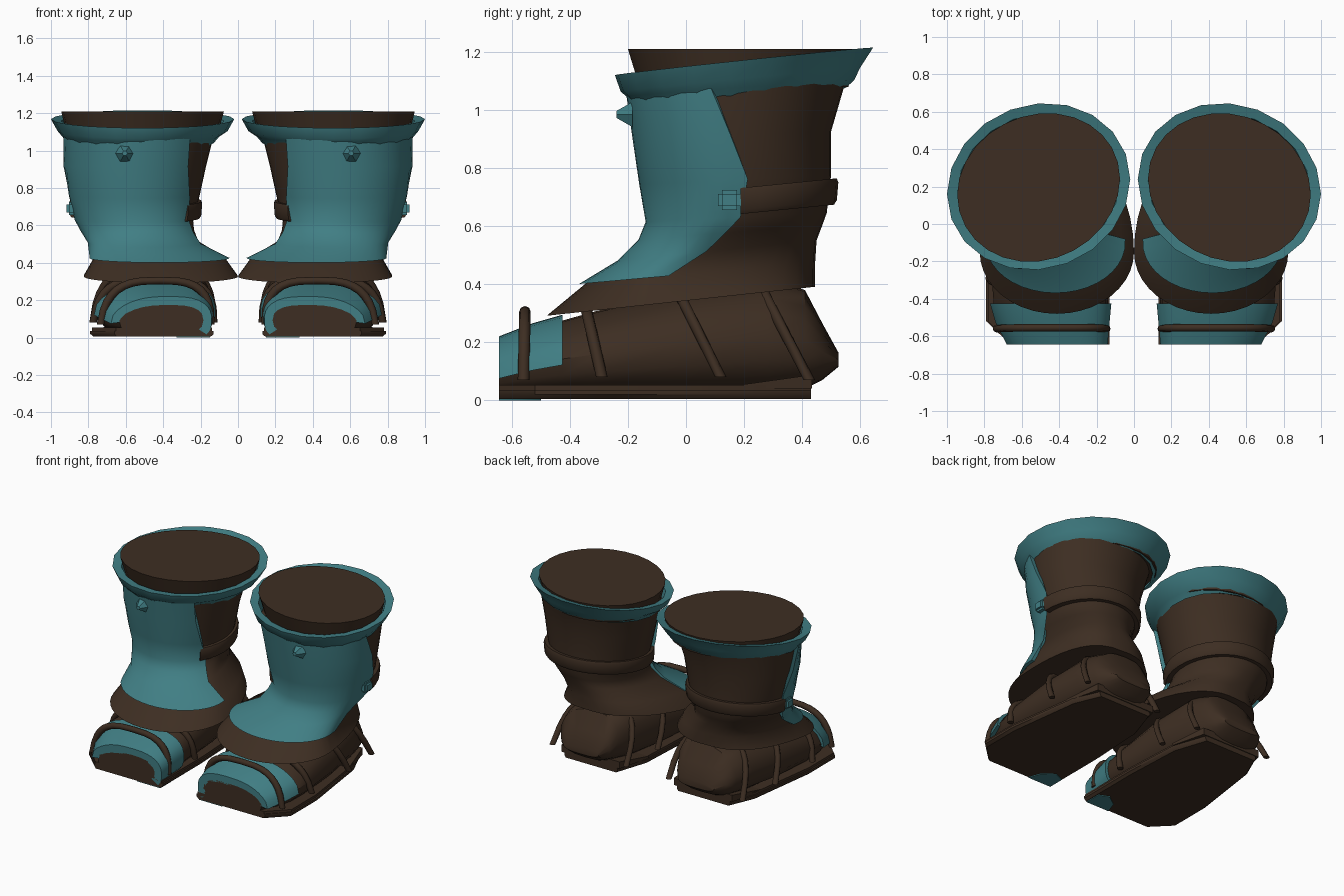
import bpy
import bmesh
from math import sin, cos, pi, radians
from mathutils import Matrix

cube = bpy.data.objects.get("Cube")
if cube:
    bpy.data.objects.remove(cube, do_unlink=True)


def material(name, rgb):
    m = bpy.data.materials.new(name)
    m.use_nodes = True
    m.diffuse_color = (*rgb, 1)
    m.node_tree.nodes["Principled BSDF"].inputs["Base Color"].default_value = (*rgb, 1)
    return m


BROWN = material("dark brown leather", (0.047, 0.027, 0.016))
TEAL = material("teal plate", (0.052, 0.21, 0.232))


def finish(name, bm, mat, angle=40):
    """Turn a bmesh into a smooth part, mirrored for the other boot."""
    bmesh.ops.recalc_face_normals(bm, faces=bm.faces)
    mesh = bpy.data.meshes.new(name)
    bm.to_mesh(mesh)
    bm.free()
    mesh.materials.append(mat)
    for p in mesh.polygons:
        p.use_smooth = True
    mesh.set_sharp_from_angle(angle=radians(angle))
    ob = bpy.data.objects.new(name, mesh)
    bpy.context.collection.objects.link(ob)
    mirror = ob.modifiers.new("other boot", 'MIRROR')
    mirror.use_mirror_merge = False


def loft(name, loops, mat, cyclic=False, angle=40):
    """Skin closed loops of equal length; cap the ends unless cyclic."""
    bm = bmesh.new()
    rings = [[bm.verts.new(p) for p in loop] for loop in loops]
    n = len(rings[0])
    pairs = list(zip(rings, rings[1:]))
    if cyclic:
        pairs.append((rings[-1], rings[0]))
    else:
        bm.faces.new(rings[0])
        bm.faces.new(rings[-1])
    for a, b in pairs:
        for i in range(n):
            j = (i + 1) % n
            bm.faces.new((a[i], a[j], b[j], b[i]))
    finish(name, bm, mat, angle)


def egg(row, deg, grow=0.0):
    """Point on an egg-shaped level: x range, y range, widest y, height, tilt,
    and optionally how square the outer back corner is."""
    x0, x1, y0, y1, yc, z, tilt = row[:7]
    c, s = cos(radians(deg)), sin(radians(deg))
    ry = (y1 - yc if s > 0 else yc - y0) + grow
    y = yc + ry * s
    if len(row) > 7 and s > 0 and c > 0:
        c = c ** row[7]
    x = (x0 + x1) / 2 + ((x1 - x0) / 2 + grow) * c
    return (x, y, z + tilt * (y - yc))


def ring(row, n=28, skew=0.0):
    pts = [egg(row, 360 * i / n) for i in range(n)]
    return [(x, y - skew * (x - .51), z) for x, y, z in pts]


def shell(name, rows, starts, ends, inner, outer, mat, n=20):
    """Thick plate following part of the shaft, lofted column by column."""
    loops = []
    for i in range(n + 1):
        angles = [a + (b - a) * i / n for a, b in zip(starts, ends)]
        front = [egg(r, a, outer) for r, a in zip(rows, angles)]
        back = [egg(r, a, inner) for r, a in zip(rows, angles)]
        loops.append(front + back[::-1])
    loft(name, loops, mat, angle=55)


# Shaft flaring into the ankle skirt
SHAFT = [
    (.13, .922, -.183, .55, .18, 1.08, .05),
    (.17, .91, -.162, .50, .17, .92, .02),
    (.205, .88, -.137, .50, .17, .76, .05),
    (.24, .85, -.115, .485, .17, .63, .05),
    (.235, .82, -.14, .47, .11, .575, .08, .85),
    (.21, .78, -.21, .45, .04, .51, .10, .7),
    (.07, .77, -.345, .445, -.10, .425, .09, .6),
    (.00, .825, -.48, .445, -.15, .327, .108, .6),
]
loft("boot_shaft", [ring(r, 40) for r in SHAFT], BROWN, angle=55)

# Flat filling inside the cuff
loft("cuff_filling", [ring((.11, .915, -.16, .56, .2, 1.08, 0), skew=.1),
                      ring((.075, .945, -.2, .59, .2, 1.21, 0), skew=.1)], BROWN)

# Sloping cuff around the top
CUFF = [
    (.13, .91, -.17, .55, .19, 1.04, .1),
    (.10, .94, -.205, .58, .19, 1.075, .07),
    (.055, .965, -.225, .60, .19, 1.105, .1),
    (.02, 1.0, -.245, .645, .20, 1.168, .107),
    (.075, .945, -.19, .59, .20, 1.158, .107),
]
loft("top_cuff", [ring(r, 20, .08) for r in CUFF], TEAL, cyclic=True)

# Shin plate on the front
shell("shin_plate", SHAFT[:7], [-130, -134, -142, -150, -155, -163, -182],
      [-14, -3, 7, 3, 4, 4, 4], -.01, .024, TEAL)

# Strap behind the shaft
BAND = [(.23, .865, -.12, .485, .17, z, .1) for z in (.64, .655, .715, .73)]
loops = []
for i in range(21):
    a = 3 + 215 * i / 20
    front = [egg(r, a, g) for r, g in zip(BAND, (.025, .035, .04, .035))]
    loops.append(front + [egg(r, a, -.02) for r in BAND[::-1]])
loft("shaft_band", loops, BROWN)

# Clasp at the outer end of the strap
bm = bmesh.new()
bmesh.ops.create_cube(bm, size=1, matrix=Matrix.Translation((.884, .15, .69))
                      @ Matrix.Diagonal((.065, .08, .07, 1)))
bmesh.ops.bevel(bm, geom=bm.edges[:], offset=.014, segments=2, affect='EDGES')
finish("clasp", bm, TEAL)

# Stud on the shin plate
bm = bmesh.new()
bmesh.ops.create_cone(bm, cap_ends=True, segments=6, radius1=.05, radius2=.014,
                      depth=.055, matrix=Matrix.Translation((.605, -.212, .985))
                      @ Matrix.Rotation(pi / 2, 4, 'X') @ Matrix.Rotation(pi / 6, 4, 'Z'))
finish("stud", bm, TEAL, 20)


def section(sec, deg, grow=0.0):
    """Point on a rounded-box section of the foot, leaning inward at the top."""
    y, x0, x1, z0, z1 = sec
    c, s = cos(radians(deg)), sin(radians(deg))

    def box(v):
        return abs(v) ** .75 * (1 if v > 0 else -1)
    return ((x0 + x1) / 2 + ((x1 - x0) / 2 + grow) * box(c) - .04 * max(s, 0) * (1 + c),
            y, (z0 + z1) / 2 + ((z1 - z0) / 2 + grow) * box(s))


# Foot from toe to heel
FOOT = [
    (-.645, .185, .635, .01, .175),
    (-.53, .16, .71, .01, .235),
    (-.425, .14, .75, .01, .275),
    (-.30, .14, .76, .01, .31),
    (.0, .15, .75, .01, .38),
    (.28, .19, .71, .02, .42),
    (.41, .23, .68, .04, .38),
    (.47, .26, .64, .07, .265),
    (.525, .31, .58, .115, .165),
]
loft("foot", [[section(s, 18 * i) for i in range(20)] for s in FOOT], BROWN)

# Toe wrap over the front of the foot, thicker at the tip and longer inside
ARC = [-4 + 214 * i / 18 for i in range(19)]
loft("toe_wrap", [[section(s, a, g) for a in ARC]
                  + [section(s, a, -.01) for a in ARC[::-1]]
                  for s, g in zip(FOOT, (.045, .03, .02))], TEAL)


def extrude(name, outline, z0, z1, mat):
    loft(name, [[(x, y, z) for x, y in outline] for z in (z0, z1)], mat)


# Sole, its raised welt and the wrap end showing under the toe
SOLE = [(.13, -.645), (.66, -.645), (.79, -.52), (.79, -.25), (.72, .25),
        (.64, .43), (.23, .43), (.15, .2), (.13, -.2)]
loft("sole", [[(.44 + (x - .44) * k, y, z) for x, y in SOLE]
              for k, z in ((.95, .005), (1, .02), (1, .036))], BROWN)
extrude("sole_welt", [(.44 + (x - .44) * .97, y) for x, y in SOLE], .03, .053, BROWN)
HEEL = [(.72, .2), (.66, .435), (.21, .435), (.15, .2)]
loft("heel_welt", [[(x, y, .04) for x, y in HEEL],
                   [(x, y, .055 + (y - .2) * .14) for x, y in HEEL]], BROWN)
extrude("under_toe_wrap", [(.15, -.644), (.33, -.644), (.3, -.56), (.22, -.5), (.15, -.53)],
        0, .008, TEAL)


def strap(name, x0, x1, low, high, r=.02):
    """Round strap arching over the foot between (y, z) low and high points."""
    loops = []
    for i in range(17):
        a = pi * i / 16
        c = abs(cos(a)) ** .65 * (1 if cos(a) > 0 else -1)
        s = sin(a) ** .7 if 0 < i < 16 else 0
        loop = []
        for k in range(8):
            g, dy = r * cos(k * pi / 4), r * sin(k * pi / 4)
            loop.append(((x0 + x1) / 2 + ((x1 - x0) / 2 + g) * c - .02 * s * (1 + c),
                         low[0] + (high[0] - low[0]) * s + dy,
                         low[1] + (high[1] - low[1]) * s + g * s))
        loops.append(loop)
    loft(name, loops, BROWN, angle=60)


# Foot straps
strap("toe_strap", .145, .735, (-.56, .07), (-.555, .305))
strap("instep_strap", .13, .775, (-.29, .08), (-.345, .32))
strap("arch_strap", .135, .775, (.12, .08), (-.03, .38))
strap("heel_strap", .165, .735, (.425, .07), (.26, .385))
